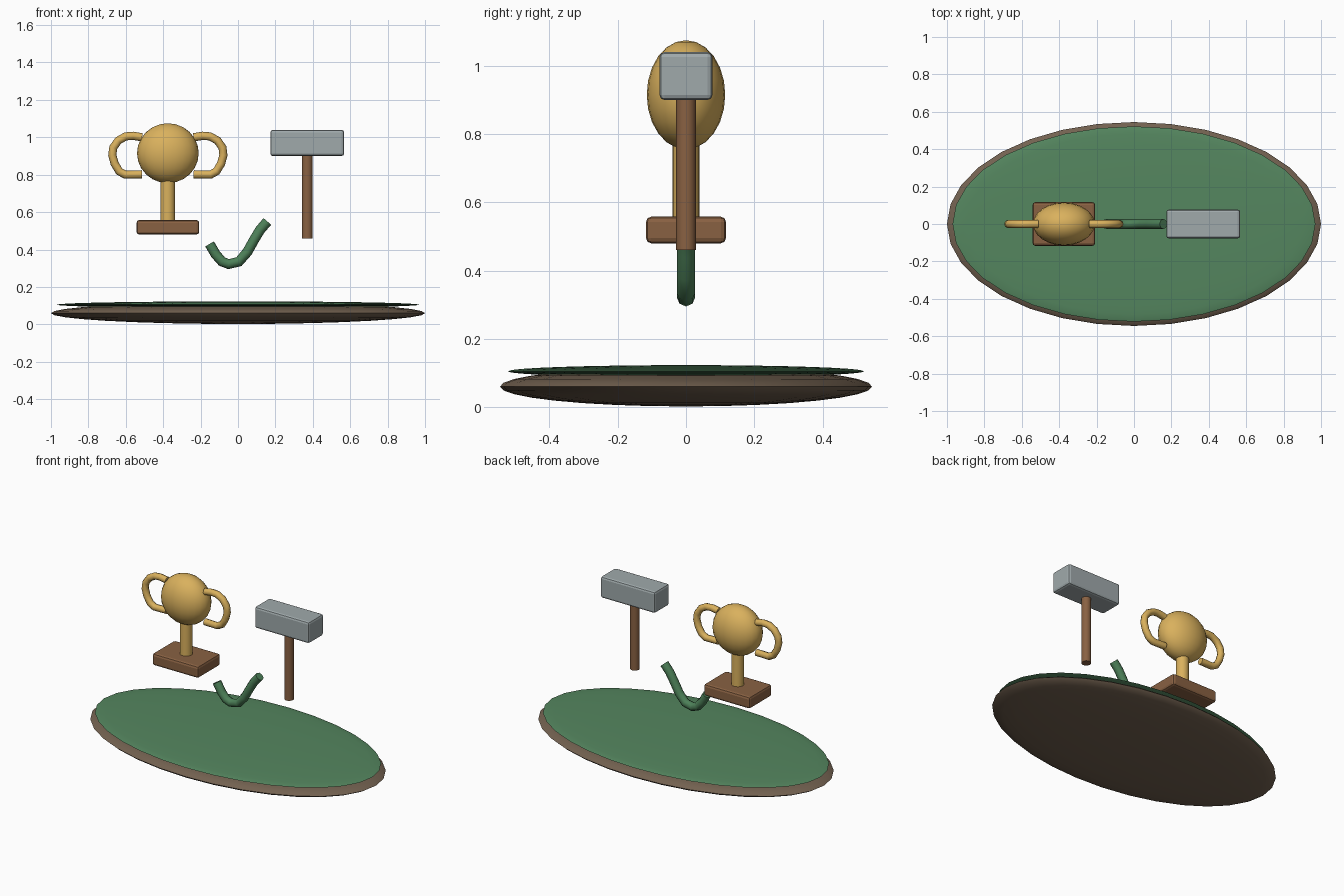
import bpy

if "Cube" in bpy.data.objects:
    bpy.data.objects.remove(bpy.data.objects["Cube"])

def material(name, r, g, b):
    m = bpy.data.materials.new(name)
    m.diffuse_color = (r, g, b, 1)
    m.use_nodes = True
    m.node_tree.nodes["Principled BSDF"].inputs["Base Color"].default_value = m.diffuse_color
    return m

GOLD = material("gold", 0.70, 0.44, 0.11)
WOOD = material("wood", 0.25, 0.12, 0.055)
EARTH = material("earth", 0.17, 0.12, 0.08)
GREEN = material("grass", 0.09, 0.24, 0.115)
LEAF = material("leaf", 0.075, 0.22, 0.10)
STEEL = material("steel", 0.35, 0.40, 0.41)

def finish(name, mat, smooth=True):
    o = bpy.context.object
    o.name = name
    o.data.materials.append(mat)
    bpy.ops.object.transform_apply(location=False, rotation=False, scale=True)
    if smooth:
        bpy.ops.object.shade_smooth_by_angle(angle=0.7)
    return o

def ellipsoid(name, loc, radii, mat, seg=32, rings=16):
    bpy.ops.mesh.primitive_uv_sphere_add(segments=seg, ring_count=rings, radius=1, location=loc)
    bpy.context.object.scale = radii
    return finish(name, mat)

def rod(name, x, z0, z1, r, mat):
    bpy.ops.mesh.primitive_cylinder_add(vertices=16, radius=r, depth=z1 - z0,
                                        location=(x, 0, (z0 + z1) / 2))
    return finish(name, mat)

def box(name, loc, size, bevel, mat):
    bpy.ops.mesh.primitive_cube_add(size=1, location=loc)
    bpy.context.object.scale = size
    o = finish(name, mat, False)
    m = o.modifiers.new("bevel", 'BEVEL')
    m.width, m.segments = bevel, 2
    return o

def tube(name, points, r, mat):
    c = bpy.data.curves.new(name, 'CURVE')
    c.dimensions = '3D'
    c.bevel_depth, c.bevel_resolution, c.use_fill_caps = r, 2, True
    s = c.splines.new('POLY')
    s.points.add(len(points) - 1)
    for p, (x, z) in zip(s.points, points):
        p.co = (x, 0, z, 1)
    s.use_smooth = True
    o = bpy.data.objects.new(name, c)
    bpy.context.collection.objects.link(o)
    c.materials.append(mat)
    return o

# Oval island
ellipsoid("island_base", (0, 0, 0.06), (1.0, 0.545, 0.058), EARTH)
ellipsoid("grass_top", (0, 0, 0.105), (0.97, 0.522, 0.018), GREEN)

# Trophy
TX = -0.375
box("trophy_plinth", (TX, 0, 0.519), (0.335, 0.234, 0.078), 0.015, WOOD)
rod("trophy_stem", TX, 0.55, 0.80, 0.039, GOLD)
ellipsoid("trophy_bowl", (TX, 0, 0.915), (0.165, 0.115, 0.16), GOLD, 24, 12)
side = [(0.138, 1.0), (0.185, 1.008), (0.225, 1.005), (0.265, 0.983), (0.292, 0.945),
        (0.297, 0.905), (0.285, 0.86), (0.26, 0.818), (0.228, 0.80), (0.138, 0.802)]
for label, s in (("left", -1), ("right", 1)):
    tube("trophy_handle_" + label, [(TX + s * x, z) for x, z in side], 0.022, GOLD)

# Curved sprout
tube("sprout", [(-0.152, 0.43), (-0.12, 0.375), (-0.086, 0.336), (-0.05, 0.322), (0.005, 0.335),
                (0.05, 0.387), (0.085, 0.45), (0.118, 0.505), (0.157, 0.55)], 0.027, LEAF)

# Mallet
rod("mallet_handle", 0.37, 0.46, 0.92, 0.029, WOOD)
box("mallet_head", (0.37, 0, 0.97), (0.395, 0.155, 0.14), 0.014, STEEL)
